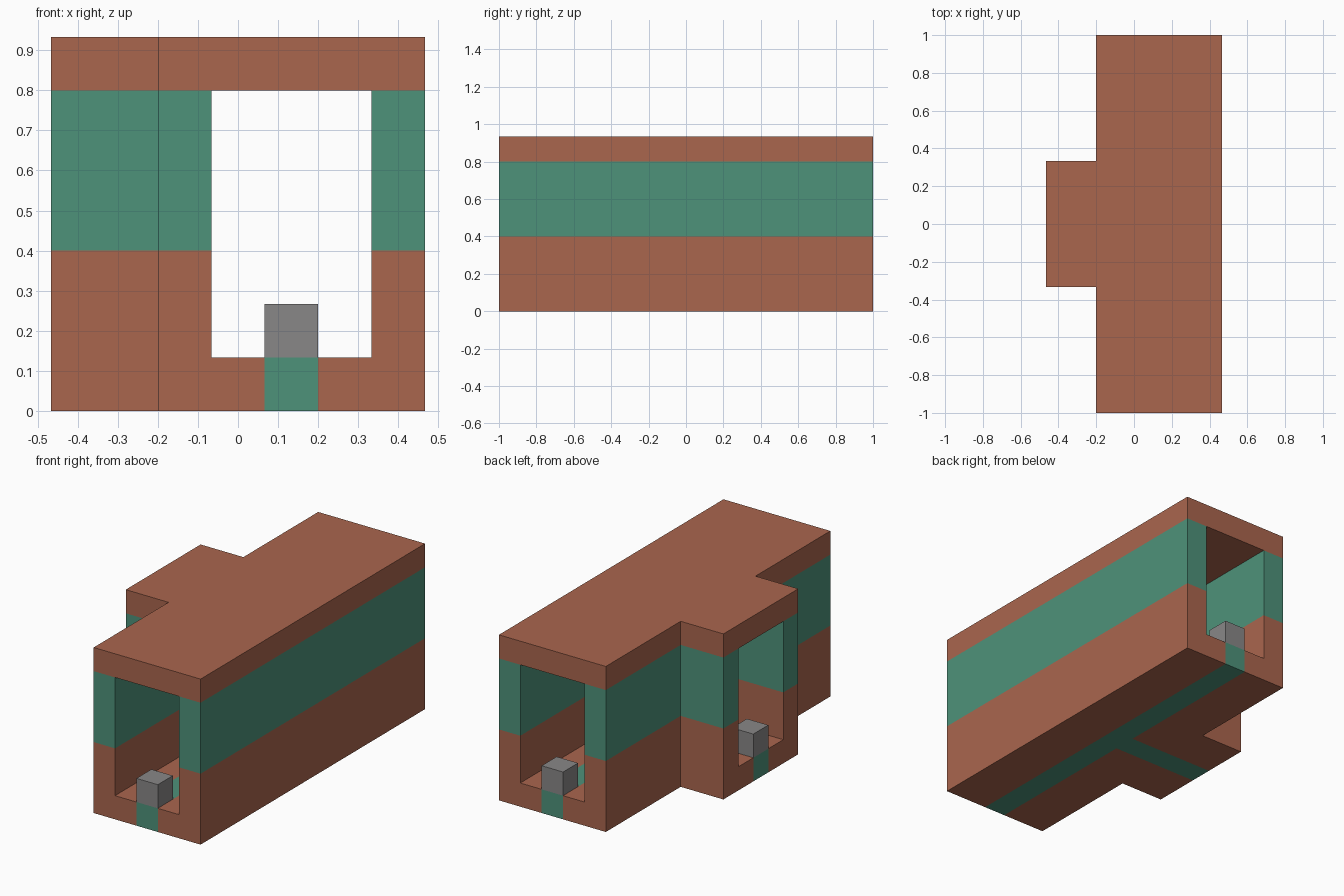
import bpy
import bmesh

cube = bpy.data.objects.get("Cube")
if cube:
    bpy.data.objects.remove(cube, do_unlink=True)

BLOCK = 2 / 15      # one building block
END = 7.5           # half length of the main corridor, in blocks
BRANCH = -3.5       # outer end of the side branch, in blocks


def material(name, rgb):
    mat = bpy.data.materials.new(name)
    mat.use_nodes = True
    mat.diffuse_color = (*rgb, 1)
    mat.node_tree.nodes["Principled BSDF"].inputs["Base Color"].default_value = (*rgb, 1)
    return mat


clay = material("clay", (0.402, 0.133, 0.076))
green = material("green", (0.076, 0.287, 0.195))
grey = material("grey", (0.25, 0.245, 0.245))


def prism(name, outline, z0, z1, mat):
    """Extrude a plan outline, given in blocks, from z0 up to z1."""
    bm = bmesh.new()
    base = bm.faces.new([bm.verts.new((x * BLOCK, y * BLOCK, z0 * BLOCK)) for x, y in outline])
    top = bmesh.ops.extrude_face_region(bm, geom=[base], use_keep_orig=True)["geom"]
    bmesh.ops.translate(bm, vec=(0, 0, (z1 - z0) * BLOCK),
                        verts=[v for v in top if isinstance(v, bmesh.types.BMVert)])
    bmesh.ops.recalc_face_normals(bm, faces=bm.faces)
    mesh = bpy.data.meshes.new(name)
    bm.to_mesh(mesh)
    bm.free()
    mesh.materials.append(mat)
    obj = bpy.data.objects.new(name, mesh)
    bpy.context.collection.objects.link(obj)
    return obj


def rect(x0, x1, y0, y1):
    return [(x0, y0), (x1, y0), (x1, y1), (x0, y1)]


def tee(x0, x1, half):
    """Main corridor plus side branch."""
    return [(x0, -END), (x1, -END), (x1, END), (x0, END),
            (x0, half), (BRANCH, half), (BRANCH, -half), (x0, -half)]


def corner(inner_x, inner_y, side):
    """Piece filling the angle between corridor and branch."""
    points = [(inner_x, END), (-1.5, END), (-1.5, 2.5),
              (BRANCH, 2.5), (BRANCH, inner_y), (inner_x, inner_y)]
    return [(x, y * side) for x, y in points]


# Floor with its inlaid strip, and the roof
prism("floor_strip", tee(0.5, 1.5, 0.5), 0, 1, green)
prism("left_floor", rect(1.5, 3.5, -END, END), 0, 1, clay)
for label, side in (("front", -1), ("back", 1)):
    prism(label + "_right_floor", corner(0.5, 0.5, side), 0, 1, clay)
prism("roof", tee(-1.5, 3.5, 2.5), 6, 7, clay)

# Walls: clay below, green above
for level, z0, z1, mat in (("lower", 1, 3, clay), ("upper", 3, 6, green)):
    prism("left_wall_" + level, rect(2.5, 3.5, -END, END), z0, z1, mat)
    for label, side in (("front", -1), ("back", 1)):
        prism(f"{label}_right_wall_{level}", corner(-0.5, 1.5, side), z0, z1, mat)

# Marker block at each opening
prism("front_marker", rect(0.5, 1.5, -END, 1 - END), 1, 2, grey)
prism("back_marker", rect(0.5, 1.5, END - 1, END), 1, 2, grey)
prism("branch_marker", rect(BRANCH, BRANCH + 1, -0.5, 0.5), 1, 2, grey)
